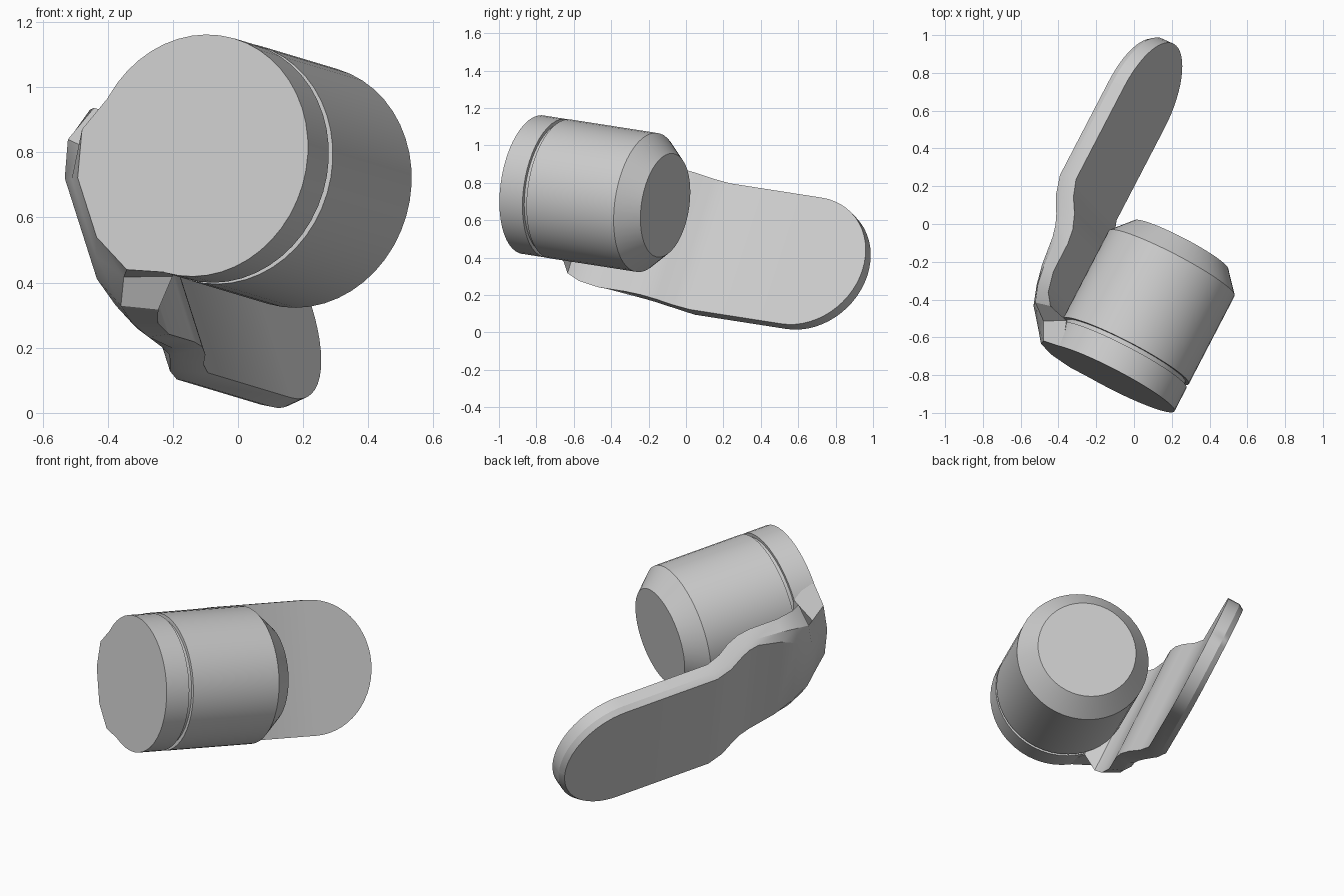
import bpy, bmesh, math
from mathutils import Vector, Matrix

cube = bpy.data.objects.get("Cube")
if cube:
    bpy.data.objects.remove(cube, do_unlink=True)

# One plain grey material
grey = bpy.data.materials.new("plain_grey")
grey.use_nodes = True
COLOUR = (0.6, 0.6, 0.6, 1)
grey.diffuse_color = COLOUR
grey.node_tree.nodes["Principled BSDF"].inputs["Base Color"].default_value = COLOUR

# Tilted frame: local x = strap side, local y = strap width, local z = plug axis
axis = Vector((0.457, 0.879, -0.137)).normalized()
width = Vector((-0.29, 0.294, 0.911))
width = (width - axis * width.dot(axis)).normalized()
side = width.cross(axis)
frame = Matrix((side, width, axis)).transposed().to_4x4()
frame.translation = (-0.114, -0.81, 0.789)


def finish(name, bm, angle):
    bmesh.ops.remove_doubles(bm, verts=bm.verts, dist=0.0005)
    bmesh.ops.recalc_face_normals(bm, faces=bm.faces)
    bm.transform(frame)
    mesh = bpy.data.meshes.new(name)
    bm.to_mesh(mesh)
    bm.free()
    mesh.materials.append(grey)
    obj = bpy.data.objects.new(name, mesh)
    bpy.context.collection.objects.link(obj)
    bpy.ops.object.select_all(action="DESELECT")
    obj.select_set(True)
    bpy.context.view_layer.objects.active = obj
    bpy.ops.object.shade_smooth_by_angle(angle=math.radians(angle))
    return obj


def loft(bm, rings):
    """Skin closed rings of equal length and cap both ends."""
    loops = [[bm.verts.new(p) for p in ring] for ring in rings]
    for a, b in zip(loops, loops[1:]):
        for i in range(len(a)):
            j = (i + 1) % len(a)
            bm.faces.new((a[i], a[j], b[j], b[i]))
    bm.faces.new(loops[0])
    bm.faces.new(loops[-1])


def turned(name, profile, sides=48):
    rings = [[(r * math.cos(k * math.tau / sides), r * math.sin(k * math.tau / sides), h)
              for k in range(sides)] for r, h in profile]
    bm = bmesh.new()
    loft(bm, rings)
    return finish(name, bm, 25)


# Plug: front flange, shallow groove, barrel and chamfered end
turned("plug", [(0.375, -0.01), (0.375, 0.13), (0.355, 0.13), (0.355, 0.155),
                (0.376, 0.155), (0.376, 0.685), (0.28, 0.796)])

# Strap stations: inner (along, out), outer (along, out), half widths inner and outer
R, BEVEL = 0.37, 0.02
stations = [
    (-0.01, 0.20, -0.01, 0.41, 0.31, 0.10),
    (0.135, 0.27, 0.07, 0.465, 0.27, 0.13),
    (0.16, 0.36, 0.15, 0.52, 0.34, 0.17),
    (0.22, 0.40, 0.25, 0.53, 0.36, 0.24),
    (0.33, 0.424, 0.35, 0.53, R, 0.30),
    (0.50, 0.424, 0.50, 0.53, R, 0.345),
    (0.58, 0.437, 0.565, 0.545, R, R - BEVEL),
    (0.66, 0.47, 0.62, 0.57, R, R - BEVEL),
    (0.74, 0.52, 0.72, 0.625, R, R - BEVEL),
    (0.83, 0.553, 0.82, 0.655, R, R - BEVEL),
]
# Rounded tab end
STEPS, CENTRE = 14, 1.388
for k in range(STEPS + 1):
    c = max(math.cos(k * math.pi / 2 / STEPS), 0.001)
    s = math.sin(k * math.pi / 2 / STEPS)
    stations.append((CENTRE + R * s, 0.553, CENTRE + (R - BEVEL) * s, 0.655,
                     R * c, (R - BEVEL) * c))

rings = []
for ti, di, to, do, wi, wo in stations:
    on_tab = ti > 0.8
    blend = 0.7
    tm = ti if on_tab else ti + (to - ti) * blend
    dm = di + (do - di) * blend
    wm = wi if on_tab else wi + (wo - wi) * 0.35
    half = [(di, wi, ti), (dm, wm, tm), (do, wo, to)]
    rings.append(half + [(d, -w, t) for d, w, t in reversed(half)])
bm = bmesh.new()
loft(bm, rings)
finish("strap_and_tab", bm, 30)
